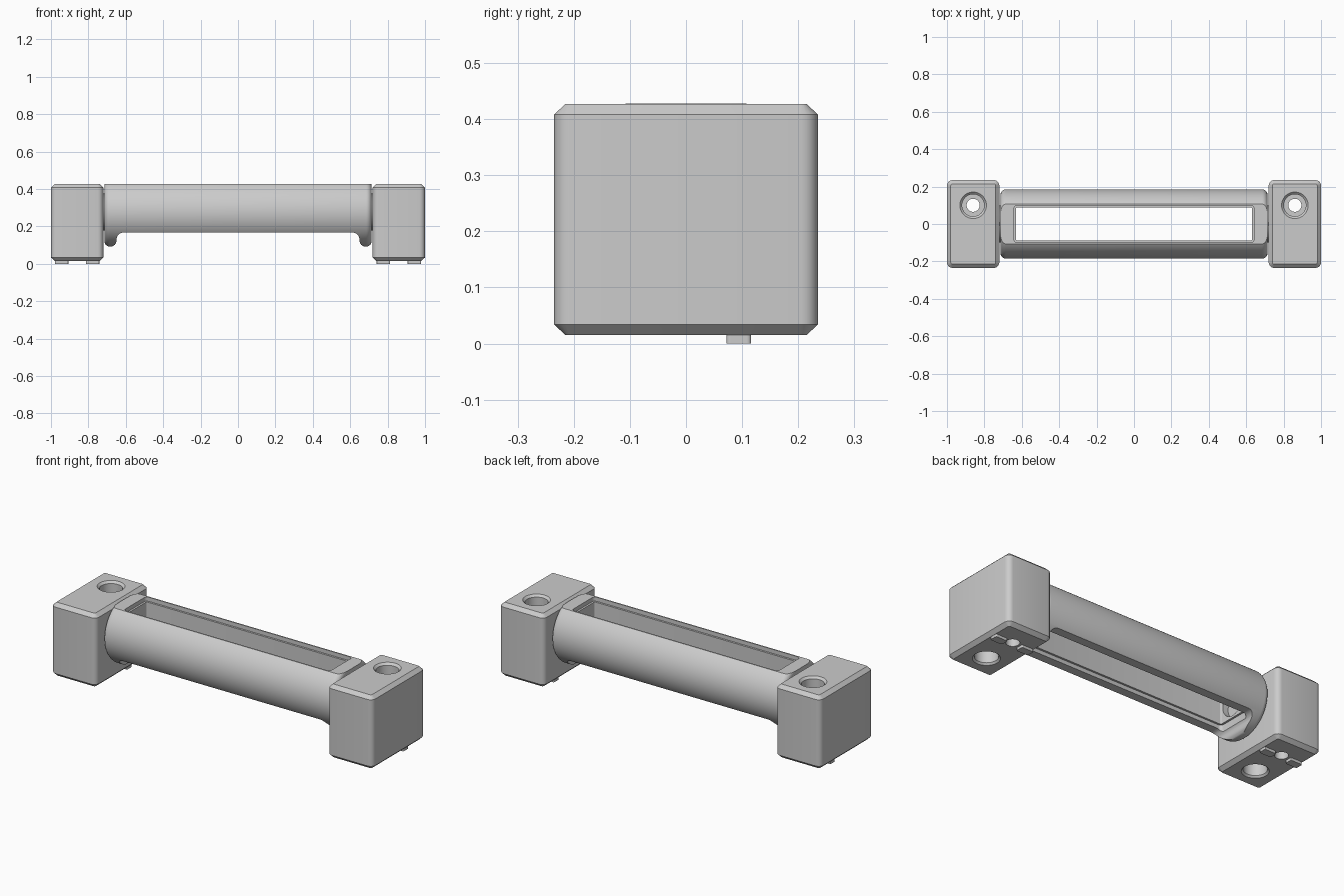
import bpy, bmesh
from math import cos, sin, pi, radians
from mathutils import Matrix, Vector

if "Cube" in bpy.data.objects:
    bpy.data.objects.remove(bpy.data.objects["Cube"], do_unlink=True)

grey = bpy.data.materials.new("plain grey")
grey.use_nodes = True
COLOUR = (0.6, 0.6, 0.6, 1)
grey.diffuse_color = COLOUR
grey.node_tree.nodes["Principled BSDF"].inputs["Base Color"].default_value = COLOUR


def loft(name, rings, matrix=Matrix()):
    """Skin a closed solid through rings that have equal point counts."""
    bm = bmesh.new()
    loops = [[bm.verts.new(matrix @ Vector(p)) for p in ring] for ring in rings]
    for a, b in zip(loops, loops[1:]):
        for i in range(len(a)):
            j = (i + 1) % len(a)
            bm.faces.new((a[i], a[j], b[j], b[i]))
    bm.faces.new(loops[0])
    bm.faces.new(loops[-1])
    bmesh.ops.recalc_face_normals(bm, faces=bm.faces)
    mesh = bpy.data.meshes.new(name)
    bm.to_mesh(mesh)
    bm.free()
    mesh.materials.append(grey)
    ob = bpy.data.objects.new(name, mesh)
    bpy.context.collection.objects.link(ob)
    return ob


def lathe(name, profile, matrix, n=48):
    """Solid of revolution about local z from (height, radius) pairs."""
    return loft(name, [[(r * cos(2 * pi * i / n), r * sin(2 * pi * i / n), h)
                        for i in range(n)] for h, r in profile], matrix)


def rounded_box(name, x, y, hx, hy, r, levels):
    """Rounded rectangle stacked through (z, inset) levels."""
    rings = []
    for z, inset in levels:
        rad = max(r - inset, 0.006)
        ring = []
        for k, (sx, sy) in enumerate(((1, 1), (-1, 1), (-1, -1), (1, -1))):
            for s in range(6):
                a = (k + s / 5) * pi / 2
                ring.append((x + sx * (hx - inset - rad) + rad * cos(a),
                             y + sy * (hy - inset - rad) + rad * sin(a), z))
        rings.append(ring)
    return loft(name, rings)


def cut(ob, cutters):
    """Subtract the cutters, bake the result and discard them."""
    for c in cutters:
        c.hide_render = True
        mod = ob.modifiers.new("cut", "BOOLEAN")
        mod.operation, mod.solver, mod.object = "DIFFERENCE", "EXACT", c
    dg = bpy.context.evaluated_depsgraph_get()
    ob.modifiers.update() if hasattr(ob.modifiers, "update") else None
    mesh = bpy.data.meshes.new_from_object(ob.evaluated_get(dg))
    ob.modifiers.clear()
    ob.data = mesh
    for c in cutters:
        bpy.data.objects.remove(c, do_unlink=True)


def smooth(ob):
    bpy.ops.object.select_all(action="DESELECT")
    ob.select_set(True)
    bpy.context.view_layer.objects.active = ob
    bpy.ops.object.shade_smooth_by_angle(angle=radians(28))


# Grip dimensions
HALF, RAD, AXIS_Z, TOP, BELLY, FILLET = 0.715, 0.185, 0.277, 0.428, 0.168, 0.03
along_x = Matrix.Translation((0, 0, AXIS_Z)) @ Matrix.Rotation(pi / 2, 4, "Y")

# Grip: round bar with rounded ends
end = [(HALF - FILLET + FILLET * sin(a), RAD - FILLET + FILLET * cos(a))
       for a in [i * pi / 12 for i in range(7)]]
grip = lathe("grip", [(-h, r) for h, r in reversed(end)] + end, along_x, 96)

# Flat top
flat = rounded_box("top_cutter", 0, 0, 0.9, 0.3, 0.02, [(TOP, 0), (0.6, 0)])

# Cut-away belly that leaves a rounded lobe at each end
arc = [i * pi / 12 for i in range(7)]
side = [(0.610 + 0.04 * sin(a), BELLY - 0.04 + 0.04 * cos(a)) for a in arc]
side += [(0.682 - 0.032 * cos(a), 0.124 - 0.032 * sin(a)) for a in arc]
side += [(0.682, 0.02)]
outline = side + [(-x, z) for x, z in reversed(side)]
belly = loft("belly_cutter", [[(x, y, z) for x, z in outline] for y in (-0.3, 0.3)])

# Long slot with a shallow step around each mouth
slot = rounded_box("slot_cutter", 0, 0, 0.642, 0.1, 0.018,
                   [(0.03, 0), (0.19, 0), (0.19, 0.011), (0.405, 0.011),
                    (0.405, 0), (0.5, 0)])

# Round sockets in the inner end walls
sockets = [lathe("socket_cutter", [(s * 0.6, 0.075), (s * 0.665, 0.075)], along_x)
           for s in (-1, 1)]
cut(grip, [flat, belly, slot] + sockets)
smooth(grip)

for side_name, s in (("left", 1), ("right", -1)):
    x = s * 0.86

    # Pivot disc between grip and block
    smooth(lathe(side_name + "_pivot", [(s * 0.68, 0.1), (s * 0.73, 0.1)], along_x))

    # Mounting block with a stepped through hole and a blind hole below
    block = rounded_box(side_name + "_block", x, 0, 0.14, 0.235, 0.03,
                        [(0.015, 0.02), (0.034, 0), (0.408, 0), (0.427, 0.02)])
    bolt = lathe("bolt_cutter", [(-0.1, 0.035), (0.2, 0.035), (0.2, 0.059),
                                 (0.415, 0.059), (0.427, 0.071), (0.5, 0.071)],
                 Matrix.Translation((x, 0.1, 0)))
    blind = lathe("blind_cutter", [(-0.1, 0.069), (0.015, 0.069), (0.025, 0.06),
                                   (0.25, 0.06)], Matrix.Translation((x, -0.1, 0)))
    cut(block, [bolt, blind])
    smooth(block)

    # Locating tabs under the block
    for tab, dx in (("outer", 0.083), ("inner", -0.083)):
        rounded_box(f"{side_name}_{tab}_tab", x + s * dx, 0.094, 0.036, 0.022, 0.007,
                    [(0, 0), (0.03, 0)])
